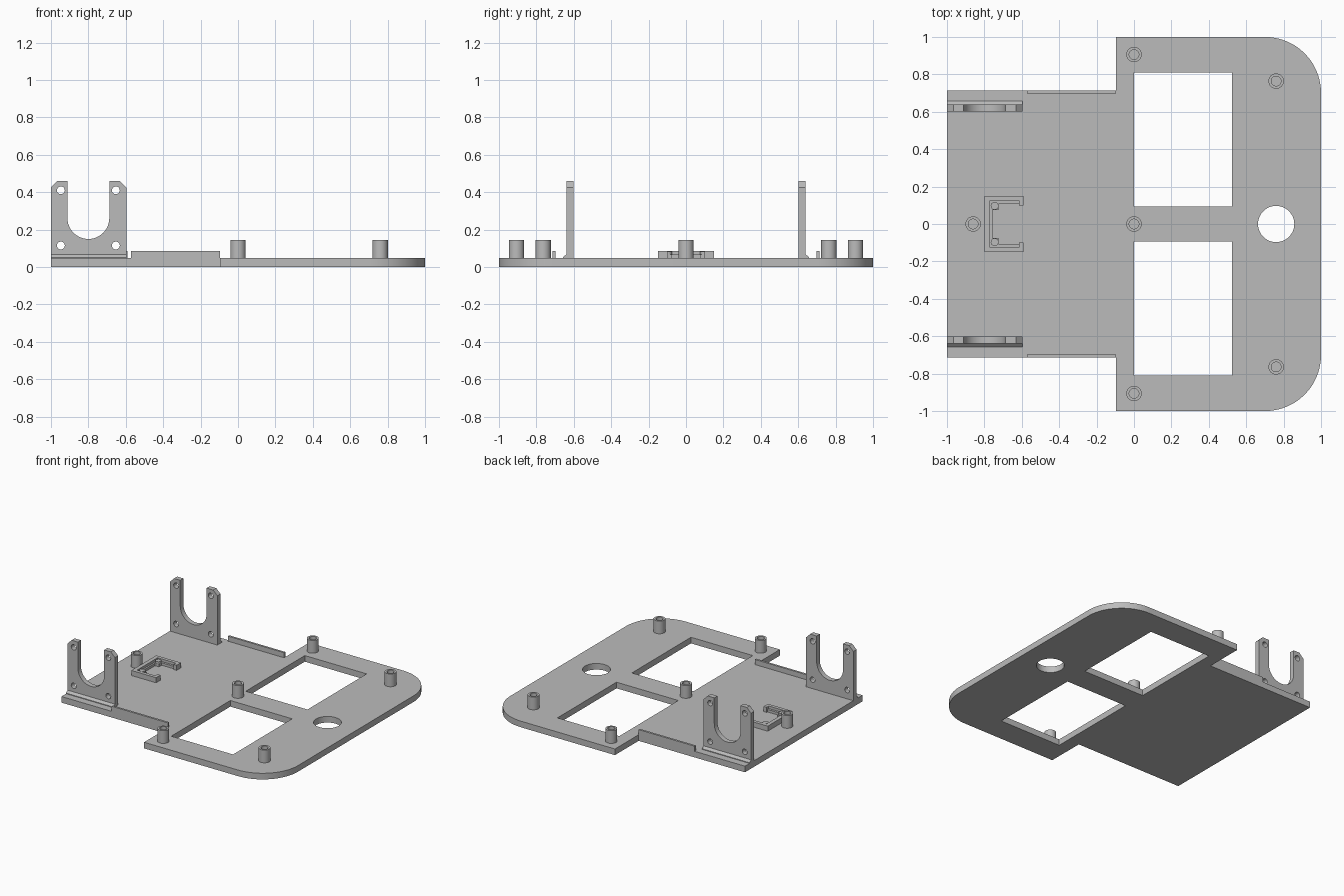
import bpy, bmesh
from math import sin, cos, pi, radians
from mathutils import Matrix

cube = bpy.data.objects.get("Cube")
if cube:
    bpy.data.objects.remove(cube, do_unlink=True)

grey = bpy.data.materials.new("plain grey")
grey.use_nodes = True
grey.diffuse_color = (0.5, 0.5, 0.5, 1)
bsdf = next(n for n in grey.node_tree.nodes if n.type == 'BSDF_PRINCIPLED')
bsdf.inputs["Base Color"].default_value = grey.diffuse_color

TOP = 0.047      # top of the base plate
SINK = 0.002     # overlap of parts into the plate
UPRIGHT = Matrix.Rotation(pi / 2, 4, 'X')   # turns a drawn (x, y) into (x, z)


def arc(cx, cy, r, start, end, steps):
    angles = [radians(start + (end - start) * i / steps) for i in range(steps + 1)]
    return [(cx + r * cos(a), cy + r * sin(a)) for a in angles]


def circle(cx, cy, r, steps=32):
    return arc(cx, cy, r, 0, 360, steps)[:-1]


def rect(x0, x1, y0, y1):
    return [(x0, y0), (x1, y0), (x1, y1), (x0, y1)]


def prism(name, loops, z0, z1, matrix=None):
    """Extrude an outline (first loop) with holes (other loops) from z0 to z1."""
    bm = bmesh.new()
    edges = []
    for loop in loops:
        verts = [bm.verts.new((x, y, z0)) for x, y in loop]
        edges += [bm.edges.new((v, verts[i - 1])) for i, v in enumerate(verts)]
    bmesh.ops.triangle_fill(bm, edges=edges, use_beauty=True)
    new = bmesh.ops.extrude_face_region(bm, geom=bm.faces[:], use_keep_orig=True)["geom"]
    moved = [g for g in new if isinstance(g, bmesh.types.BMVert)]
    bmesh.ops.translate(bm, verts=moved, vec=(0, 0, z1 - z0))
    if matrix:
        bm.transform(matrix)
    bmesh.ops.recalc_face_normals(bm, faces=bm.faces[:])
    mesh = bpy.data.meshes.new(name)
    bm.to_mesh(mesh)
    bm.free()
    mesh.shade_smooth()
    mesh.set_sharp_from_angle(angle=radians(30))
    mesh.materials.append(grey)
    obj = bpy.data.objects.new(name, mesh)
    bpy.context.collection.objects.link(obj)
    return obj


# Base plate with rounded nose, two windows and a round hole
outline = [(-1, -0.713), (-0.097, -0.713), (-0.097, -1)]
outline += arc(0.7, -0.7, 0.3, -90, 0, 20) + arc(0.7, 0.7, 0.3, 0, 90, 20)
outline += [(-0.097, 1), (-0.097, 0.713), (-1, 0.713)]
prism("base_plate", [outline, rect(0, 0.525, 0.093, 0.81),
                     rect(0, 0.525, -0.81, -0.093), circle(0.76, 0, 0.097, 48)], 0, TOP)

# Hollow mounting posts
posts = [(0, 0), (-0.86, 0)] + [(x, s * y) for s in (1, -1) for x, y in ((0, 0.906), (0.76, 0.764))]
for x, y in posts:
    prism("mounting_post", [circle(x, y, 0.041), circle(x, y, 0.026)], TOP - SINK, 0.145)

# Motor bracket profile: notched plate with clipped corners and screw holes
bracket = [(-1, TOP - SINK), (-0.597, TOP - SINK), (-0.597, 0.425), (-0.632, 0.46), (-0.688, 0.46)]
bracket += arc(-0.8, 0.262, 0.112, 0, -180, 24)
bracket += [(-0.912, 0.46), (-0.965, 0.46), (-1, 0.425)]
screws = [circle(x, z, 0.021, 20) for x in (-0.947, -0.653) for z in (0.115, 0.41)]

for side, s in (("left", 1), ("right", -1)):
    # Upright bracket, with a sloped foot on its outer side
    y0, y1 = sorted((-0.602 * s, -0.64 * s))
    prism(side + "_bracket", [bracket] + screws, y0, y1, UPRIGHT)
    foot = [(s * 0.638, TOP - SINK), (s * 0.657, TOP - SINK),
            (s * 0.657, TOP + 0.005), (s * 0.638, TOP + 0.023)]
    # The foot is drawn in (y, z) and extruded along x
    prism(side + "_bracket_foot", [foot], -1, -0.597,
          Matrix(((0, 0, 1, 0), (1, 0, 0, 0), (0, 1, 0, 0), (0, 0, 0, 1))))
    # Low rail on the plate edge
    prism(side + "_edge_rail", [rect(-0.573, -0.097, *sorted((s * 0.697, s * 0.713)))],
          TOP - SINK, 0.086)
    # Locating peg inside the sensor holder
    prism(side + "_holder_peg", [circle(-0.745, s * 0.097, 0.021, 24)], TOP - SINK, 0.082)


def mirrored(half):
    """Complete an outline drawn for y > 0 with its mirror image."""
    return half + [(x, -y) for x, y in reversed(half)]


# Open sensor holder: hooked wall with a lower ledge inside
prism("holder_wall", [mirrored([(-0.8, 0.151), (-0.59, 0.151), (-0.59, 0.098), (-0.615, 0.098),
                                (-0.615, 0.125), (-0.77, 0.125)])], TOP - SINK, 0.086)
prism("holder_ledge", [mirrored([(-0.772, 0.127), (-0.613, 0.127), (-0.613, 0.108),
                                 (-0.725, 0.108), (-0.725, 0.075), (-0.757, 0.075)])],
      TOP - SINK, 0.066)
